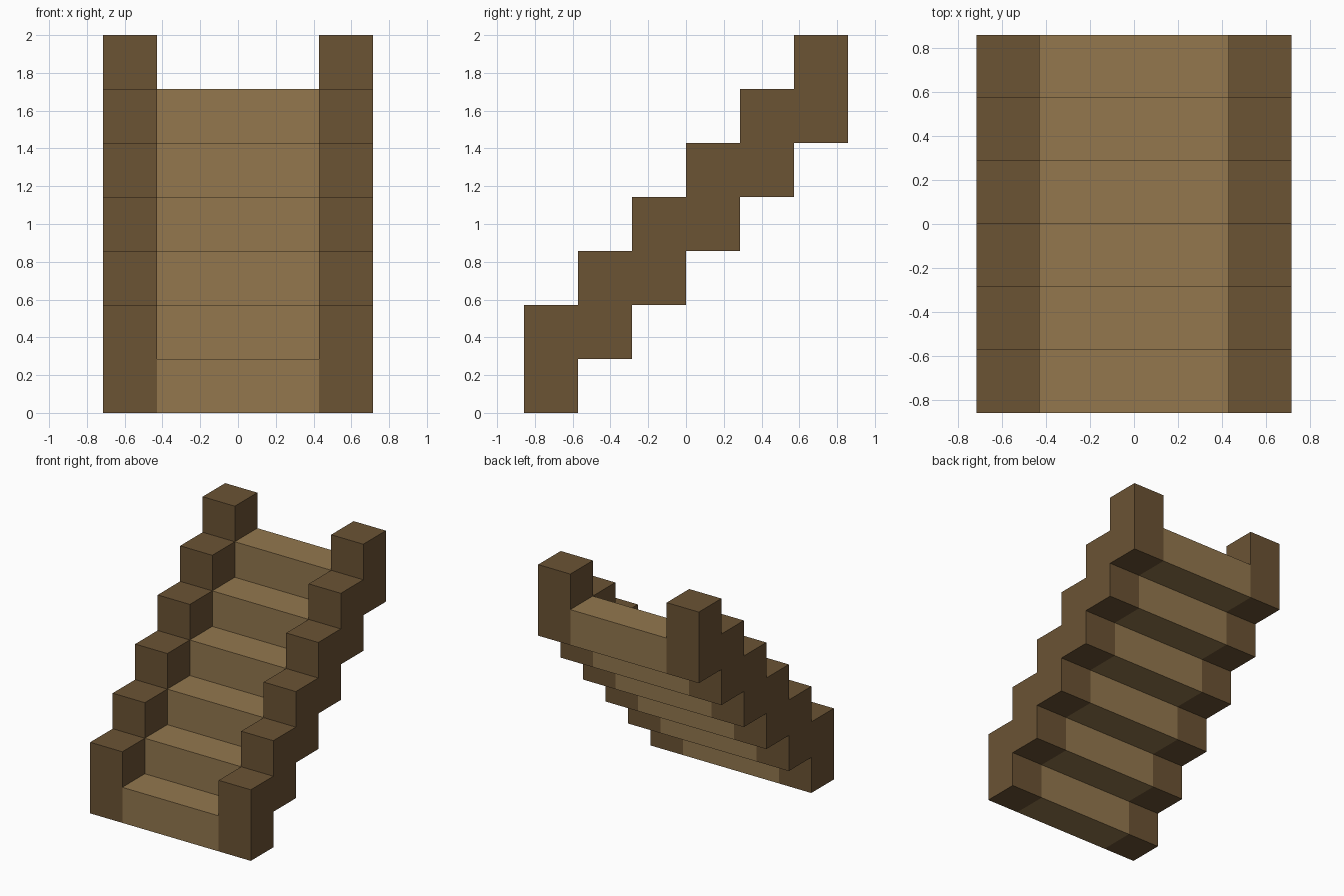
import bpy
import bmesh
from mathutils import Matrix, Vector

if "Cube" in bpy.data.objects:
    bpy.data.objects.remove(bpy.data.objects["Cube"], do_unlink=True)

STEPS = 6
U = 2 / (STEPS + 1)      # one block
HALF_TREAD = 1.5 * U     # half the walkway width
Y0 = -STEPS * U / 2      # front edge


def material(name, rgb):
    mat = bpy.data.materials.new(name)
    mat.use_nodes = True
    color = (*rgb, 1)
    mat.diffuse_color = color
    mat.node_tree.nodes["Principled BSDF"].inputs["Base Color"].default_value = color
    return mat


def finish(name, bm, mat):
    bmesh.ops.recalc_face_normals(bm, faces=bm.faces)
    mesh = bpy.data.meshes.new(name)
    bm.to_mesh(mesh)
    bm.free()
    mesh.materials.append(mat)
    bpy.context.collection.objects.link(bpy.data.objects.new(name, mesh))


dark_wood = material("dark wood", (0.147, 0.0865, 0.0343))
light_wood = material("light wood", (0.292, 0.187, 0.076))

# Stepped side profile in block units: up the top edge, back down the underside
upper = [(i + d, i + 2) for i in range(STEPS) for d in (0, 1)]
lower = [(i + d, i) for i in reversed(range(STEPS)) for d in (1, 0)]
profile = upper + lower

# Side rails, one block wide
for name, x in (("right_rail", -HALF_TREAD - U), ("left_rail", HALF_TREAD)):
    bm = bmesh.new()
    verts = [bm.verts.new((x, Y0 + y * U, z * U)) for y, z in profile]
    face = bm.faces.new(verts)
    out = bmesh.ops.extrude_face_region(bm, geom=[face])
    moved = [v for v in out["geom"] if isinstance(v, bmesh.types.BMVert)]
    bmesh.ops.translate(bm, verts=moved, vec=(U, 0, 0))
    finish(name, bm, dark_wood)

# Treads between the rails
for i in range(STEPS):
    bm = bmesh.new()
    centre = Vector((0, Y0 + (i + 0.5) * U, (i + 0.5) * U))
    size = Matrix.Diagonal((2 * HALF_TREAD, U, U, 1))
    bmesh.ops.create_cube(bm, size=1, matrix=Matrix.Translation(centre) @ size)
    finish(f"tread_{i + 1}", bm, light_wood)
